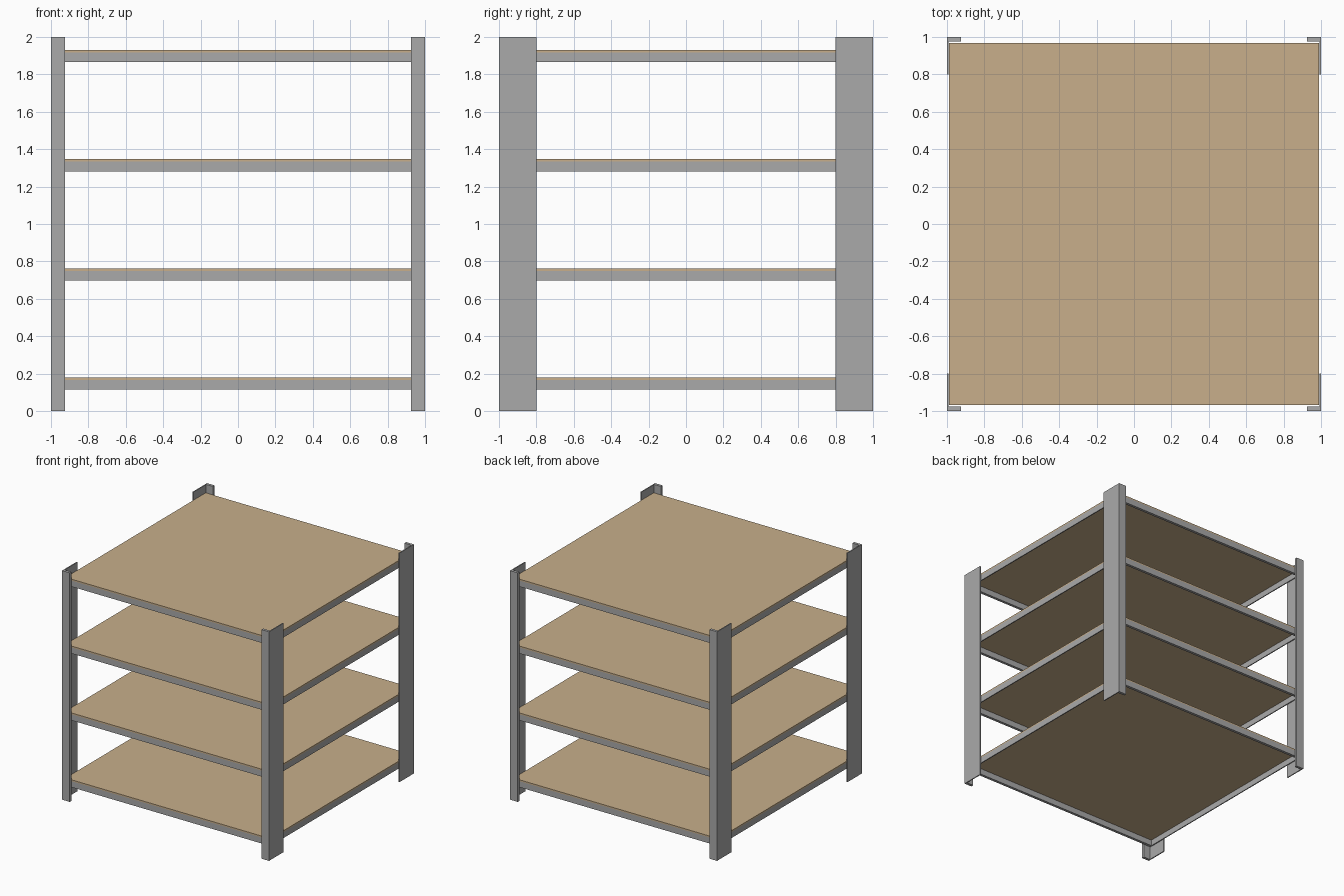
import bpy, bmesh

if "Cube" in bpy.data.objects:
    bpy.data.objects.remove(bpy.data.objects["Cube"])


def material(name, rgb):
    m = bpy.data.materials.new(name)
    m.diffuse_color = (*rgb, 1)
    m.use_nodes = True
    m.node_tree.nodes["Principled BSDF"].inputs["Base Color"].default_value = m.diffuse_color
    return m


steel = material("grey steel", (0.40, 0.40, 0.40))
wood = material("tan board", (0.58, 0.43, 0.26))


def prism(name, pts, z0, z1, mat):
    """Extrude a plan outline from z0 up to z1."""
    bm = bmesh.new()
    face = bm.faces.new([bm.verts.new((x, y, z0)) for x, y in pts])
    out = bmesh.ops.extrude_face_region(bm, geom=[face])
    for v in out["geom"]:
        if isinstance(v, bmesh.types.BMVert):
            v.co.z = z1
    bmesh.ops.recalc_face_normals(bm, faces=bm.faces)
    me = bpy.data.meshes.new(name)
    bm.to_mesh(me)
    bm.free()
    me.materials.append(mat)
    ob = bpy.data.objects.new(name, me)
    bpy.context.collection.objects.link(ob)
    return ob


def rect(x0, x1, y0, y1):
    return [(x0, y0), (x1, y0), (x1, y1), (x0, y1)]


# L-shaped corner posts
TX, TY = 0.009, 0.024
L = [(1, 1), (1, 0.8), (1 - TX, 0.8), (1 - TX, 1 - TY), (0.926, 1 - TY), (0.926, 1)]
for sx, side in ((-1, "left"), (1, "right")):
    for sy, end in ((-1, "front"), (1, "back")):
        prism(f"{end}_{side}_post", [(x * sx, y * sy) for x, y in L], 0, 2, steel)

# Shelves: board resting on a frame of four thin beams
BX, BY = 0.989, 0.967
for i in range(4):
    z = 0.114 + i * 0.584
    zb, zt = z + 0.052, z + 0.065
    n = i + 1
    prism(f"shelf_{n}_board", rect(-BX, BX, -BY, BY), zb, zt, wood)
    for s, end, side in ((-1, "front", "left"), (1, "back", "right")):
        prism(f"shelf_{n}_{end}_beam",
              rect(-BX, BX, *sorted((s * BY, s * (BY - TY)))), z, zb, steel)
        prism(f"shelf_{n}_{side}_beam",
              rect(*sorted((s * BX, s * (BX - TX))), -BY + TY, BY - TY), z, zb, steel)
